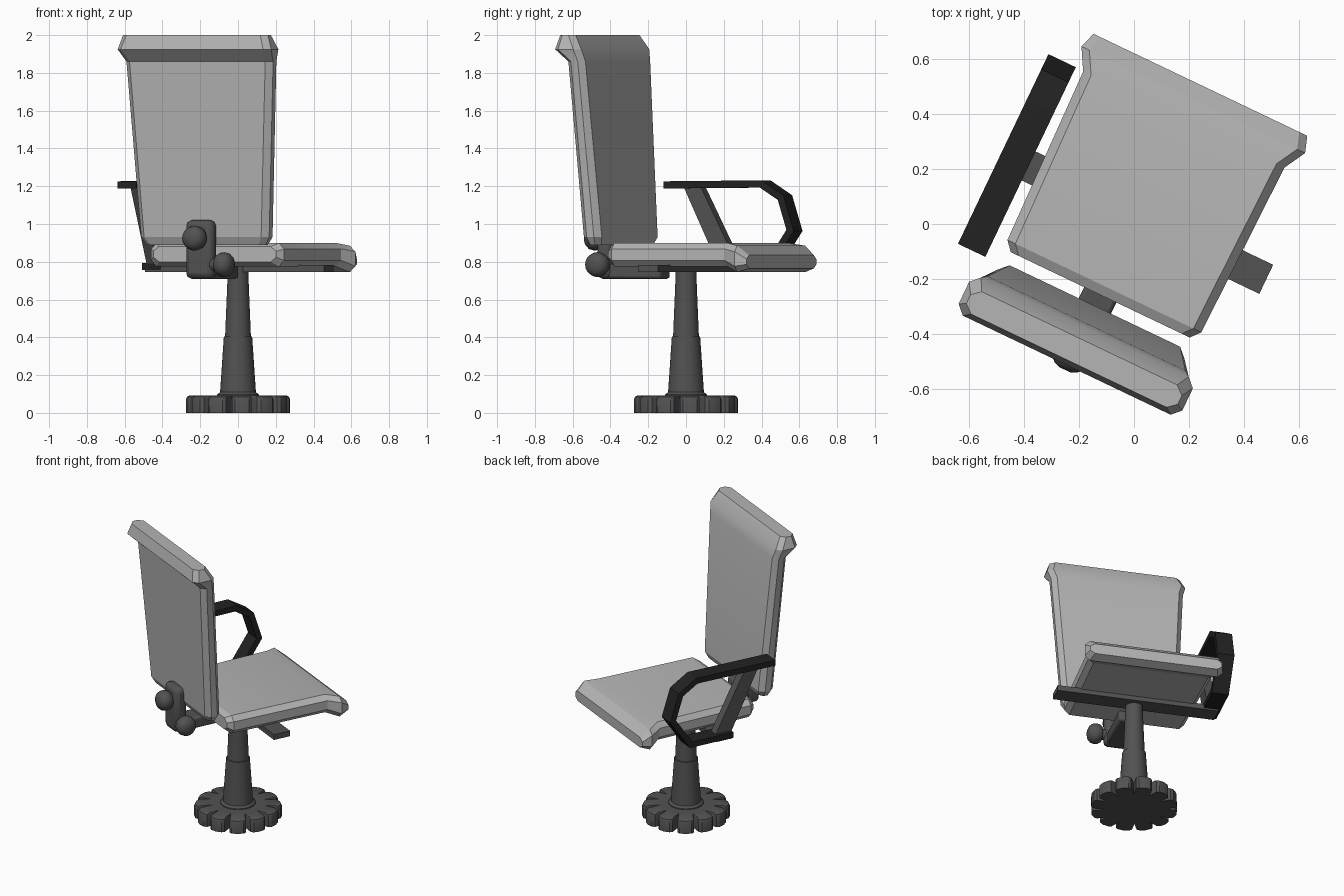
import bpy, bmesh, math
from mathutils import Matrix, Vector

cube = bpy.data.objects.get("Cube")
if cube:
    bpy.data.objects.remove(cube, do_unlink=True)

YAW = math.radians(-25.5)   # the whole chair is swivelled on its base


def material(name, value):
    m = bpy.data.materials.new(name)
    m.use_nodes = True
    color = (value, value, value, 1)
    m.diffuse_color = color
    m.node_tree.nodes["Principled BSDF"].inputs["Base Color"].default_value = color
    return m


LIGHT = material("light grey padding", 0.46)
DARK = material("dark grey frame", 0.085)
BLACK = material("black armrest", 0.016)


def finish(name, bm, mat, bevel=0, segments=2, angle=30):
    bmesh.ops.recalc_face_normals(bm, faces=bm.faces)
    mesh = bpy.data.meshes.new(name)
    bm.to_mesh(mesh)
    bm.free()
    mesh.materials.append(mat)
    obj = bpy.data.objects.new(name, mesh)
    bpy.context.collection.objects.link(obj)
    obj.rotation_euler.z = YAW
    if bevel:
        mod = obj.modifiers.new("rounded edges", "BEVEL")
        mod.width, mod.segments = bevel, segments
    bpy.ops.object.select_all(action="DESELECT")
    obj.select_set(True)
    bpy.context.view_layer.objects.active = obj
    bpy.ops.object.shade_smooth_by_angle(angle=math.radians(angle))
    return obj


def loft(bm, rings):
    rings = [[bm.verts.new(p) for p in ring] for ring in rings]
    n = len(rings[0])
    for a, b in zip(rings, rings[1:]):
        for i in range(n):
            j = (i + 1) % n
            bm.faces.new((a[i], a[j], b[j], b[i]))
    bm.faces.new(rings[0])
    bm.faces.new(rings[-1])


def cushion(name, sections, upright):
    """Chamfered pad: sections are (position, half width, low side, high side)."""
    bm, rings, c = bmesh.new(), [], 0.032
    for s, w, lo, hi in sections:
        d = min(c, (hi - lo) * 0.3)
        half = [(w - c, lo), (w, lo + d), (w, hi - d), (w - c, hi)]
        outline = half + [(-x, t) for x, t in reversed(half)]
        rings.append([(x, t, s) if upright else (x, s, t) for x, t in outline])
    loft(bm, rings)
    return finish(name, bm, LIGHT, angle=20)


def prism(name, profile, x0, x1, mat, bevel=0):
    """Side profile in (y, z) extruded across the chair."""
    bm = bmesh.new()
    loft(bm, [[(x, y, z) for y, z in profile] for x in (x0, x1)])
    return finish(name, bm, mat, bevel)


def box(name, x0, x1, y0, y1, z0, z1, mat, bevel=0):
    return prism(name, [(y0, z0), (y1, z0), (y1, z1), (y0, z1)], x0, x1, mat, bevel)


def ribbon(path, thickness):
    """Closed outline of constant thickness around an open path."""
    pts = [Vector(p) for p in path]
    left, right = [], []
    for i, p in enumerate(pts):
        a = (p - pts[i - 1]).normalized() if i else None
        b = (pts[i + 1] - p).normalized() if i + 1 < len(pts) else None
        a, b = a or b, b or a
        n = Vector((-a.y - b.y, a.x + b.x)).normalized()
        n *= thickness / 2 / n.dot(Vector((-a.y, a.x)))
        left.append(p + n)
        right.append(p - n)
    return [tuple(p) for p in left + right[::-1]]


def lathe(name, profile, mat, matrix=Matrix(), sides=32):
    bm = bmesh.new()
    angles = [math.tau * i / sides for i in range(sides)]
    loft(bm, [[matrix @ Vector((r * math.cos(a), r * math.sin(a), z))
               for a in angles] for r, z in profile])
    return finish(name, bm, mat)


# Padded seat with a drooping front lip, and backrest with a rolled top
cushion("seat", [
    (-0.285, 0.36, 0.80, 0.88), (-0.25, 0.39, 0.775, 0.90),
    (0.42, 0.405, 0.775, 0.90), (0.50, 0.45, 0.745, 0.885),
    (0.56, 0.43, 0.765, 0.835)], False)
cushion("backrest", [
    (0.89, 0.35, -0.415, -0.345), (0.93, 0.375, -0.435, -0.33),
    (1.86, 0.43, -0.50, -0.40), (1.925, 0.45, -0.568, -0.415),
    (2.0, 0.425, -0.55, -0.46)], True)

# Scalloped base
bm = bmesh.new()
PETALS = 12
rings = []
for z, inset in ((0, 0), (0.072, 0), (0.085, 0.006), (0.092, 0.02)):
    ring = []
    for k in range(PETALS):
        for step, r in ((-15, 0.19), (-11.5, 0.26), (-8, 0.272),
                        (0, 0.277), (8, 0.272), (11.5, 0.26)):
            a = math.radians(k * 360 / PETALS + step)
            ring.append(((r - inset) * math.cos(a), (r - inset) * math.sin(a), z))
    rings.append(ring)
loft(bm, rings)
finish("base", bm, DARK)

# Telescopic column
lathe("lower_column", [(0.115, 0.08), (0.11, 0.098), (0.095, 0.11),
                       (0.075, 0.405)], DARK)
lathe("upper_column", [(0.069, 0.39), (0.055, 0.73), (0.055, 0.78)], DARK)

# Armrest: cross bar, leaning strut and bent loop
box("cross_bar", -0.53, 0.52, -0.033, 0.084, 0.745, 0.782, DARK)
prism("arm_strut", [(-0.03, 0.78), (0.085, 0.78), (-0.135, 1.2), (-0.235, 1.2)],
      -0.52, -0.46, DARK)
arm_path = [(-0.34, 1.207), (0.23, 1.212), (0.346, 1.14), (0.402, 0.966),
            (0.27, 0.775), (-0.035, 0.775)]
prism("armrest", ribbon(arm_path, 0.038), -0.546, -0.436, BLACK)

# Backrest bracket with its two adjusting knobs
box("bracket_plate", -0.08, 0.08, -0.495, -0.41, 0.71, 1.02, DARK, 0.03)
box("bracket_foot", -0.065, 0.065, -0.46, -0.12, 0.71, 0.79, DARK, 0.015)
KNOB = [(0.035, -0.06), (0.035, -0.03), (0.05, -0.028), (0.062, -0.012),
        (0.066, 0.012), (0.06, 0.036), (0.045, 0.052), (0.022, 0.061)]
for name, place, axis in (("height_knob", (0, -0.525, 0.925), "X"),
                          ("tilt_knob", (0.125, -0.455, 0.785), "Y")):
    matrix = Matrix.Translation(place) @ Matrix.Rotation(math.pi / 2, 4, axis)
    lathe(name, KNOB, DARK, matrix, 20)
